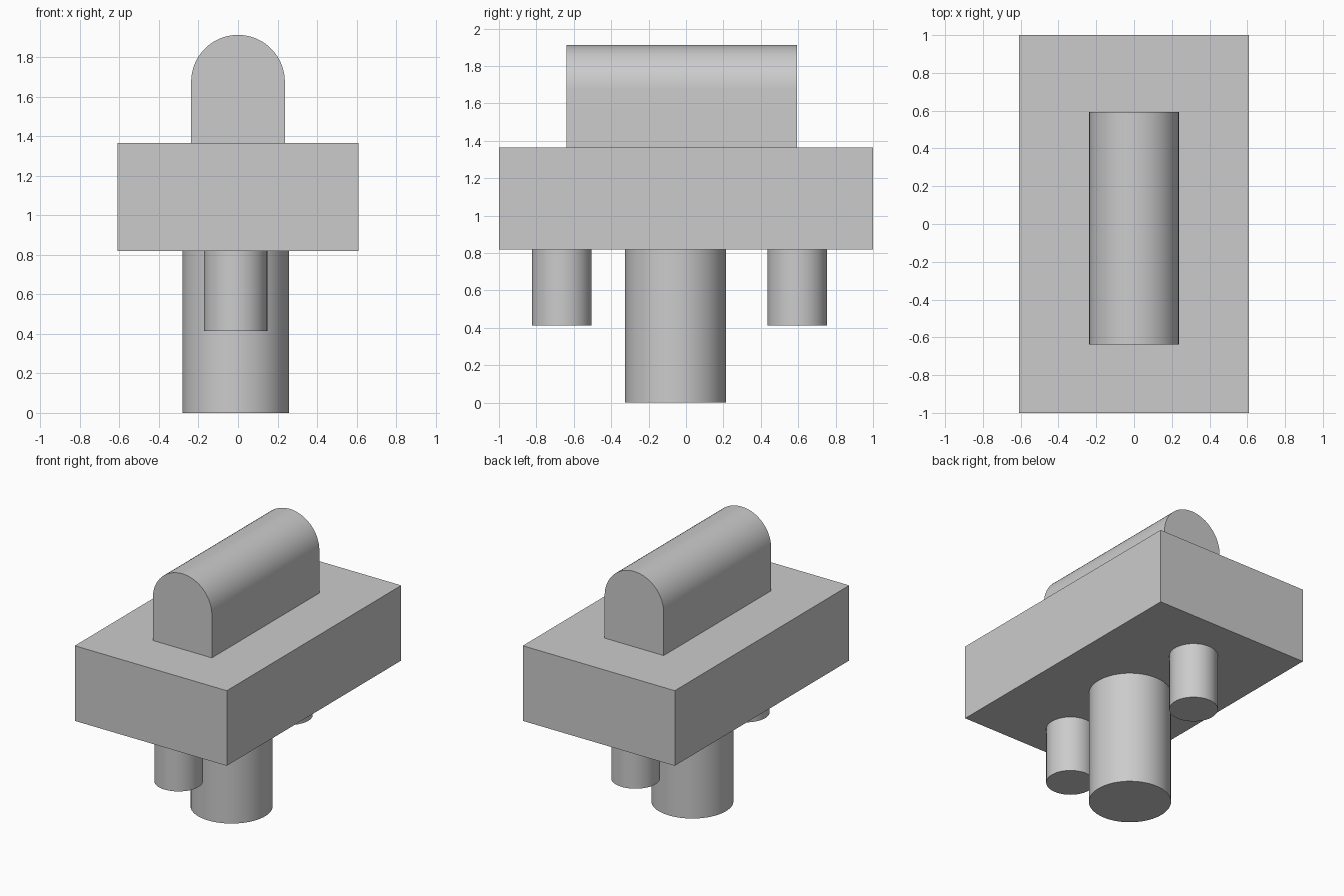
import bpy
import math

if "Cube" in bpy.data.objects:
    bpy.data.objects.remove(bpy.data.objects["Cube"], do_unlink=True)

grey = bpy.data.materials.new("light_grey")
grey.use_nodes = True
colour = (0.6, 0.6, 0.6, 1)
grey.diffuse_color = colour
grey.node_tree.nodes["Principled BSDF"].inputs["Base Color"].default_value = colour

BODY_BOTTOM, BODY_TOP = 0.82, 1.365
POST_X = -0.012


def finish(obj, name, smooth=False):
    obj.name = name
    obj.data.materials.append(grey)
    if smooth:
        bpy.ops.object.select_all(action="DESELECT")
        obj.select_set(True)
        bpy.context.view_layer.objects.active = obj
        bpy.ops.object.shade_smooth_by_angle(angle=math.radians(30))


def post(name, y, radius, bottom):
    height = BODY_BOTTOM - bottom
    bpy.ops.mesh.primitive_cylinder_add(
        vertices=64, radius=radius, depth=height,
        location=(POST_X, y, bottom + height / 2))
    finish(bpy.context.object, name, smooth=True)


# Rectangular body
bpy.ops.mesh.primitive_cube_add(size=1, location=(0, 0, (BODY_BOTTOM + BODY_TOP) / 2))
body = bpy.context.object
body.scale = (1.22, 2, BODY_TOP - BODY_BOTTOM)
bpy.ops.object.transform_apply(location=False, rotation=False, scale=True)
finish(body, "body")

# Round-topped slider: an arch profile extruded along y
radius, crown, front, back = 0.237, 1.912, -0.638, 0.594
steps = 32
profile = [(-radius, BODY_TOP), (radius, BODY_TOP)]
for i in range(steps + 1):
    a = math.pi * i / steps
    profile.append((radius * math.cos(a), crown - radius + radius * math.sin(a)))
n = len(profile)
verts = [(x, y, z) for y in (front, back) for x, z in profile]
faces = [list(range(n)), list(range(2 * n - 1, n - 1, -1))]
faces += [(i, i + n, (i + 1) % n + n, (i + 1) % n) for i in range(n)]
mesh = bpy.data.meshes.new("slider")
mesh.from_pydata(verts, [], faces)
slider = bpy.data.objects.new("slider", mesh)
bpy.context.collection.objects.link(slider)
finish(slider, "slider", smooth=True)

# Central stem and two short locating pegs
post("centre_stem", -0.056, 0.27, 0)
post("front_peg", -0.664, 0.16, 0.414)
post("back_peg", 0.595, 0.16, 0.414)
